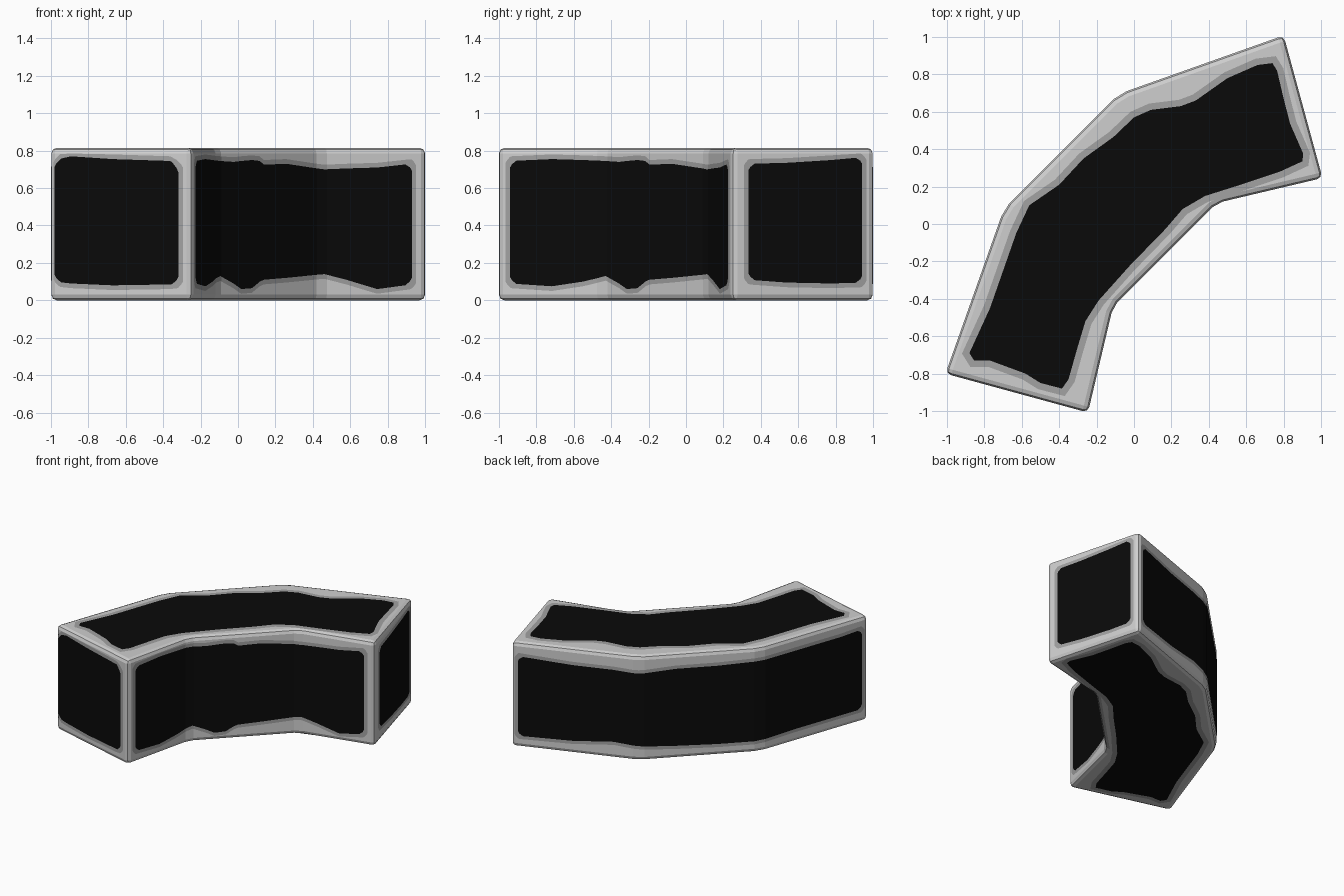
import bpy, bmesh
from mathutils import Vector

if "Cube" in bpy.data.objects:
    bpy.data.objects.remove(bpy.data.objects["Cube"])

H = 0.815      # block height
BEVEL = 0.03


def material(name, v):
    m = bpy.data.materials.new(name)
    m.diffuse_color = (v, v, v, 1)
    m.use_nodes = True
    m.node_tree.nodes["Principled BSDF"].inputs["Base Color"].default_value = m.diffuse_color
    return m


LIGHT = material("light_grey", 0.62)
MID = material("mid_grey", 0.36)
BLACK = material("black", 0.003)


def finish(bm, name, mat):
    me = bpy.data.meshes.new(name)
    bm.to_mesh(me)
    bm.free()
    me.materials.append(mat)
    ob = bpy.data.objects.new(name, me)
    bpy.context.collection.objects.link(ob)
    return ob


def flip(pts):
    # the plan is symmetric about the line y = -x
    return [(-y, -x) for x, y in reversed(pts)]


# Plan outline, counter-clockwise: inner wall then outer wall
half_in = [(-0.246, -1.008), (-0.12, -0.475), (-0.09, -0.42)]
half_out = [(0.800, 1.008), (-0.04, 0.71), (-0.11, 0.667)]
inner = half_in + flip(half_in)
outer = half_out + flip(half_out)
outline = inner + outer

# Curved block body
bm = bmesh.new()
base = bm.faces.new([bm.verts.new((x, y, 0)) for x, y in outline])
up = bmesh.ops.extrude_face_region(bm, geom=[base])["geom"]
bmesh.ops.translate(bm, vec=(0, 0, H), verts=[g for g in up if isinstance(g, bmesh.types.BMVert)])
bmesh.ops.recalc_face_normals(bm, faces=bm.faces)
sharp = [e for e in bm.edges if e.calc_face_angle(0) > 1.0]
bmesh.ops.bevel(bm, geom=sharp, offset=BEVEL, segments=2, profile=0.5, affect='EDGES')
finish(bm, "block_body", LIGHT)


def offset(pts, d, closed):
    # move a counter-clockwise path outwards by d with mitred corners
    res, n = [], len(pts)
    for i in range(n):
        p = Vector(pts[i])
        a = Vector(pts[i - 1]) if closed or i > 0 else None
        b = Vector(pts[(i + 1) % n]) if closed or i < n - 1 else None
        dirs = [v.normalized() for v in ((p - a) if a else None, (b - p) if b else None) if v]
        ns = [Vector((v.y, -v.x)) for v in dirs]
        m = sum(ns, Vector((0, 0))).normalized()
        res.append(p + m * d / max(m.dot(ns[0]), 0.6))
    return res


def lerp(table, s, k):
    for a, b in zip(table, table[1:]):
        if s <= b[0]:
            t = max(0, (s - a[0]) / (b[0] - a[0]))
            return a[k] + (b[k] - a[k]) * t
    return table[-1][k]


def wall_strip(name, path, table, grow, lift, mat):
    # wavy panel that follows a wall; table rows are (distance, low z, high z)
    pts = offset(path, lift, False)
    dist = [0]
    for a, b in zip(path, path[1:]):
        dist.append(dist[-1] + (Vector(b) - Vector(a)).length)
    lo_s = max(BEVEL * 0.8, table[0][0] - grow)
    hi_s = min(dist[-1] - BEVEL * 0.8, table[-1][0] + grow)
    stops = {lo_s, hi_s, lo_s + 0.01, lo_s + 0.035, hi_s - 0.01, hi_s - 0.035}
    stops |= {d for d in dist + [r[0] for r in table] if lo_s < d < hi_s}
    bm = bmesh.new()
    prev = None
    for s in sorted(stops):
        edge = min(s - lo_s, hi_s - s)
        r = 0.035 * (1 - min(1, edge / 0.035)) ** 2     # rounded corners
        i = max(j for j in range(len(dist) - 1) if dist[j] <= s + 1e-9)
        p = pts[i].lerp(pts[i + 1], (s - dist[i]) / (dist[i + 1] - dist[i]))
        lo = max(BEVEL, lerp(table, s, 1) - grow) + r
        hi = min(H - BEVEL, lerp(table, s, 2) + grow) - r
        cur = (bm.verts.new((p.x, p.y, lo)), bm.verts.new((p.x, p.y, hi)))
        if prev:
            bm.faces.new((prev[0], cur[0], cur[1], prev[1]))
        prev = cur
    finish(bm, name, mat)


walls = {
    "inner_wall": (inner, [
        (0.07, .09, .745), (0.30, .075, .755), (0.47, .10, .75), (0.60, .13, .745),
        (0.70, .09, .74), (0.76, .06, .745), (0.84, .065, .75), (0.90, .10, .745),
        (0.93, .11, .725), (1.10, .12, .73), (1.38, .14, .70), (1.50, .11, .705),
        (1.67, .06, .71), (1.86, .085, .73)]),
    "outer_wall": (outer, [
        (0.05, .09, .71), (0.45, .10, .69), (0.75, .13, .69), (0.93, .115, .68),
        (1.2, .10, .70), (1.5, .09, .70), (1.75, .09, .71), (2.1, .10, .71),
        (2.5, .10, .71), (2.68, .10, .72)]),
    "near_end": ([outline[-1], outline[0]], [
        (0.03, .10, .75), (0.12, .09, .77), (0.35, .08, .755), (0.67, .085, .745),
        (0.715, .09, .72)]),
    "far_end": ([inner[-1], outer[0]], [
        (0.09, .11, .73), (0.30, .095, .735), (0.55, .09, .75), (0.72, .095, .765)]),
}
for name, (path, table) in walls.items():
    wall_strip(name + "_border", path, table, 0.025, 0.0015, MID)
    wall_strip(name + "_panel", path, table, 0, 0.003, BLACK)

# Wavy panel on the top, repeated underneath
top = [(.74, .86), (.66, .85), (.50, .78), (.33, .66), (.25, .63), (.09, .61), (0, .57),
       (-.11, .465), (-.27, .35), (-.40, .21), (-.56, .10), (-.63, -.05), (-.77, -.45),
       (-.88, -.69), (-.855, -.73), (-.77, -.73), (-.58, -.80), (-.50, -.85), (-.385, -.88),
       (-.35, -.83), (-.305, -.67), (-.26, -.52), (-.19, -.41), (-.02, -.22), (.165, -.03),
       (.26, .08), (.38, .15), (.57, .21), (.78, .28), (.90, .335), (.905, .375),
       (.835, .535), (.80, .67), (.765, .82)]


def flat_panel(name, pts, z, mat):
    bm = bmesh.new()
    f = bm.faces.new([bm.verts.new((p[0], p[1], z)) for p in pts])
    f.normal_update()
    if (f.normal.z > 0) != (z > H / 2):
        f.normal_flip()
    bmesh.ops.triangulate(bm, faces=[f])
    finish(bm, name, mat)


for side, z, d in (("top", H, 1), ("bottom", 0, -1)):
    flat_panel(side + "_border", offset(top, 0.035, True), z + d * 0.0015, MID)
    flat_panel(side + "_panel", top, z + d * 0.003, BLACK)
